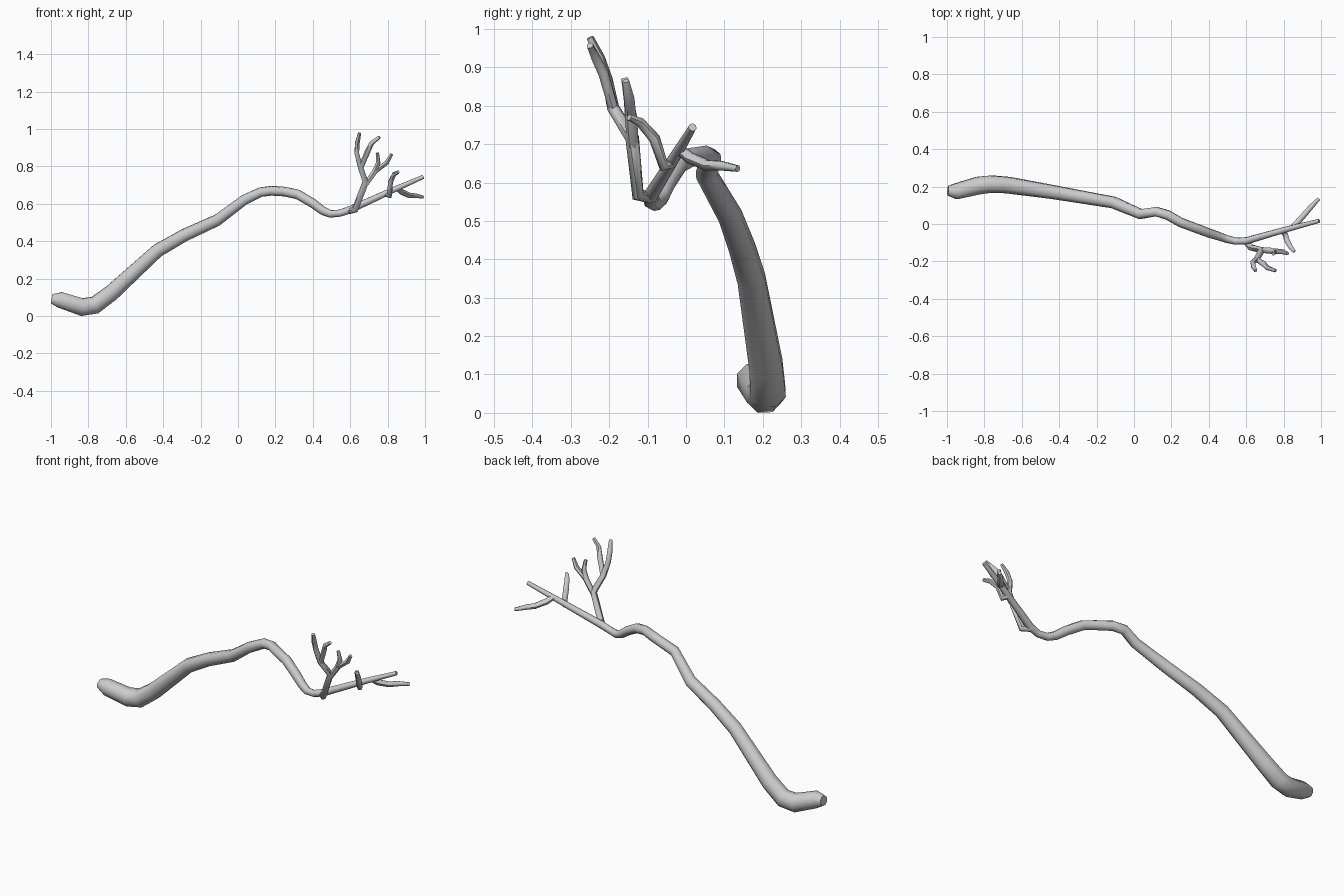
import bpy, bmesh, math
from mathutils import Vector


def limb(name, points, sides, thickness=1.0):
    """Tapering tube through (x, y, z, radius) points with closed ends."""
    pos = [Vector(p[:3]) for p in points]
    bm = bmesh.new()
    rings = []
    normal = Vector((0, 0, 1))
    last = len(pos) - 1
    for i, p in enumerate(points):
        before = (pos[i] - pos[max(i - 1, 0)]).normalized()
        after = (pos[min(i + 1, last)] - pos[i]).normalized()
        tangent = (before + after).normalized()
        # carry the ring orientation along the path without twisting
        normal = (normal - tangent * normal.dot(tangent)).normalized()
        side = tangent.cross(normal)
        radius = p[3] * thickness
        ring = []
        for k in range(sides):
            a = 2 * math.pi * (k + 0.5) / sides
            ring.append(bm.verts.new(pos[i] + (normal * math.cos(a) + side * math.sin(a)) * radius))
        rings.append(ring)
    for r0, r1 in zip(rings, rings[1:]):
        for k in range(sides):
            n = (k + 1) % sides
            bm.faces.new((r0[k], r0[n], r1[n], r1[k]))
    bm.faces.new(rings[0])
    bm.faces.new(rings[-1])
    bmesh.ops.recalc_face_normals(bm, faces=bm.faces)
    mesh = bpy.data.meshes.new(name)
    bm.to_mesh(mesh)
    bm.free()
    obj = bpy.data.objects.new(name, mesh)
    bpy.context.collection.objects.link(obj)
    bpy.ops.object.select_all(action='DESELECT')
    obj.select_set(True)
    bpy.context.view_layer.objects.active = obj
    bpy.ops.object.shade_smooth_by_angle(angle=math.radians(60))


# Main stem, from the rounded thick end to the thin tip
limb("main_stem", [
    (-0.995, 0.178, 0.092, 0.028), (-0.95, 0.175, 0.086, 0.046),
    (-0.835, 0.205, 0.048, 0.051), (-0.765, 0.213, 0.058, 0.050),
    (-0.675, 0.208, 0.125, 0.047), (-0.43, 0.170, 0.35, 0.039),
    (-0.285, 0.145, 0.433, 0.036), (-0.11, 0.115, 0.513, 0.033),
    (0.035, 0.053, 0.622, 0.029), (0.12, 0.066, 0.662, 0.027),
    (0.18, 0.048, 0.670, 0.027), (0.25, 0.008, 0.665, 0.026),
    (0.32, -0.018, 0.650, 0.026), (0.40, -0.048, 0.603, 0.025),
    (0.455, -0.066, 0.562, 0.023), (0.495, -0.08, 0.546, 0.021),
    (0.545, -0.092, 0.550, 0.019), (0.60, -0.09, 0.569, 0.020),
    (0.81, -0.03, 0.665, 0.016), (0.99, 0.017, 0.744, 0.011)], 8)

# Upright branch and its four twigs
TWIG = 1.15
limb("upright_branch", [
    (0.595, -0.09, 0.56, 0.014), (0.625, -0.125, 0.568, 0.016),
    (0.682, -0.14, 0.715, 0.016), (0.655, -0.19, 0.795, 0.014),
    (0.635, -0.205, 0.87, 0.012), (0.638, -0.225, 0.925, 0.012),
    (0.650, -0.25, 0.978, 0.008)], 6, TWIG)
limb("upright_middle_twig", [
    (0.655, -0.188, 0.79, 0.012), (0.695, -0.215, 0.885, 0.013),
    (0.715, -0.235, 0.925, 0.011), (0.757, -0.25, 0.957, 0.008)], 6, TWIG)
limb("upright_right_twig", [
    (0.672, -0.138, 0.69, 0.013), (0.73, -0.143, 0.77, 0.014),
    (0.75, -0.15, 0.82, 0.011), (0.745, -0.16, 0.872, 0.008)], 6, TWIG)
limb("upright_outer_twig", [
    (0.73, -0.143, 0.77, 0.012), (0.795, -0.148, 0.82, 0.012),
    (0.822, -0.157, 0.865, 0.008)], 6, TWIG)

# Small twigs near the tip
limb("front_twig", [
    (0.79, -0.035, 0.65, 0.012), (0.81, -0.058, 0.643, 0.013),
    (0.815, -0.082, 0.715, 0.013), (0.835, -0.12, 0.758, 0.011),
    (0.857, -0.148, 0.770, 0.008)], 6, TWIG)
limb("back_twig", [
    (0.85, -0.015, 0.685, 0.012), (0.875, 0.01, 0.664, 0.014),
    (0.915, 0.055, 0.645, 0.013), (0.945, 0.09, 0.644, 0.012),
    (0.988, 0.135, 0.636, 0.008)], 6, TWIG)
